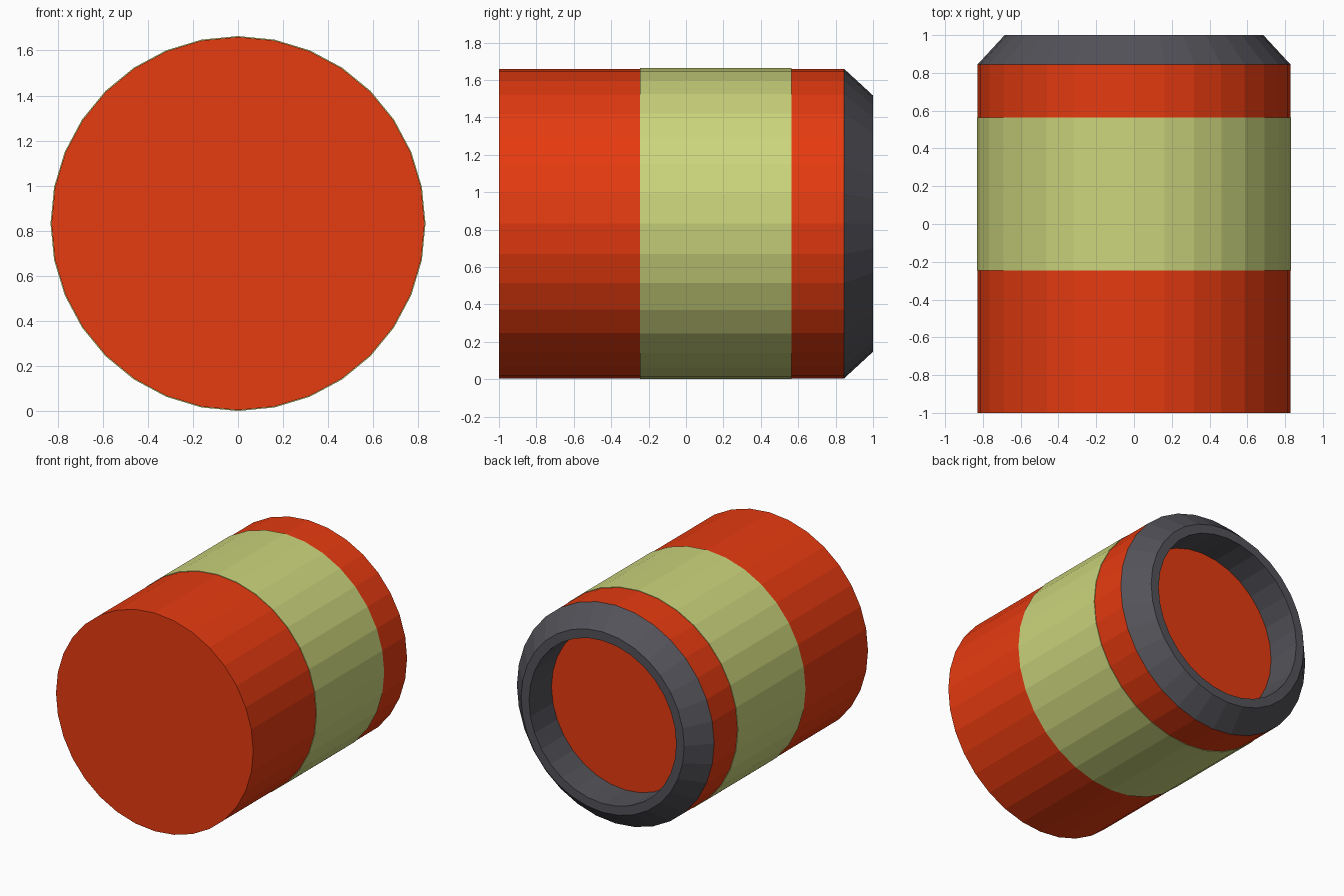
import bpy
import bmesh
from math import sin, cos, tau

if "Cube" in bpy.data.objects:
    bpy.data.objects.remove(bpy.data.objects["Cube"])

SIDES = 32
AXIS_Z = 0.832


def material(name, color):
    mat = bpy.data.materials.new(name)
    mat.diffuse_color = (*color, 1)
    mat.use_nodes = True
    mat.node_tree.nodes["Principled BSDF"].inputs["Base Color"].default_value = mat.diffuse_color
    return mat


def lathe(name, profile, mat, start_cap=False, end_cap=False):
    """Revolve (radius, y) points around the horizontal y axis."""
    bm = bmesh.new()
    rings = []
    for r, y in profile:
        rings.append([bm.verts.new((r * sin(tau * i / SIDES), y,
                                    AXIS_Z + r * cos(tau * i / SIDES)))
                      for i in range(SIDES)])
    for a, b in zip(rings, rings[1:]):
        for i in range(SIDES):
            j = (i + 1) % SIDES
            bm.faces.new((a[i], a[j], b[j], b[i]))
    if start_cap:
        bm.faces.new(rings[0][::-1])
    if end_cap:
        bm.faces.new(rings[-1])
    mesh = bpy.data.meshes.new(name)
    bm.to_mesh(mesh)
    bm.free()
    mesh.materials.append(mat)
    obj = bpy.data.objects.new(name, mesh)
    bpy.context.collection.objects.link(obj)
    return obj


red = material("red", (0.79, 0.043, 0.005))
cream = material("pale_green", (0.60, 0.66, 0.20))
dark = material("dark_grey", (0.085, 0.085, 0.10))

# Main cylinder, closed at the front
lathe("body", [(0.828, -1), (0.828, 0.845)], red, start_cap=True)

# Label band wrapped just proud of the body
lathe("band", [(0.828, -0.245), (0.832, -0.245),
               (0.832, 0.565), (0.828, 0.565)], cream)

# Chamfered rim with the inner wall of the recess
lathe("rim", [(0.828, 0.845), (0.685, 1), (0.618, 1), (0.618, 0.73)], dark)

# Red floor at the bottom of the recess
lathe("recess_floor", [(0.618, 0.73)], red, end_cap=True)
